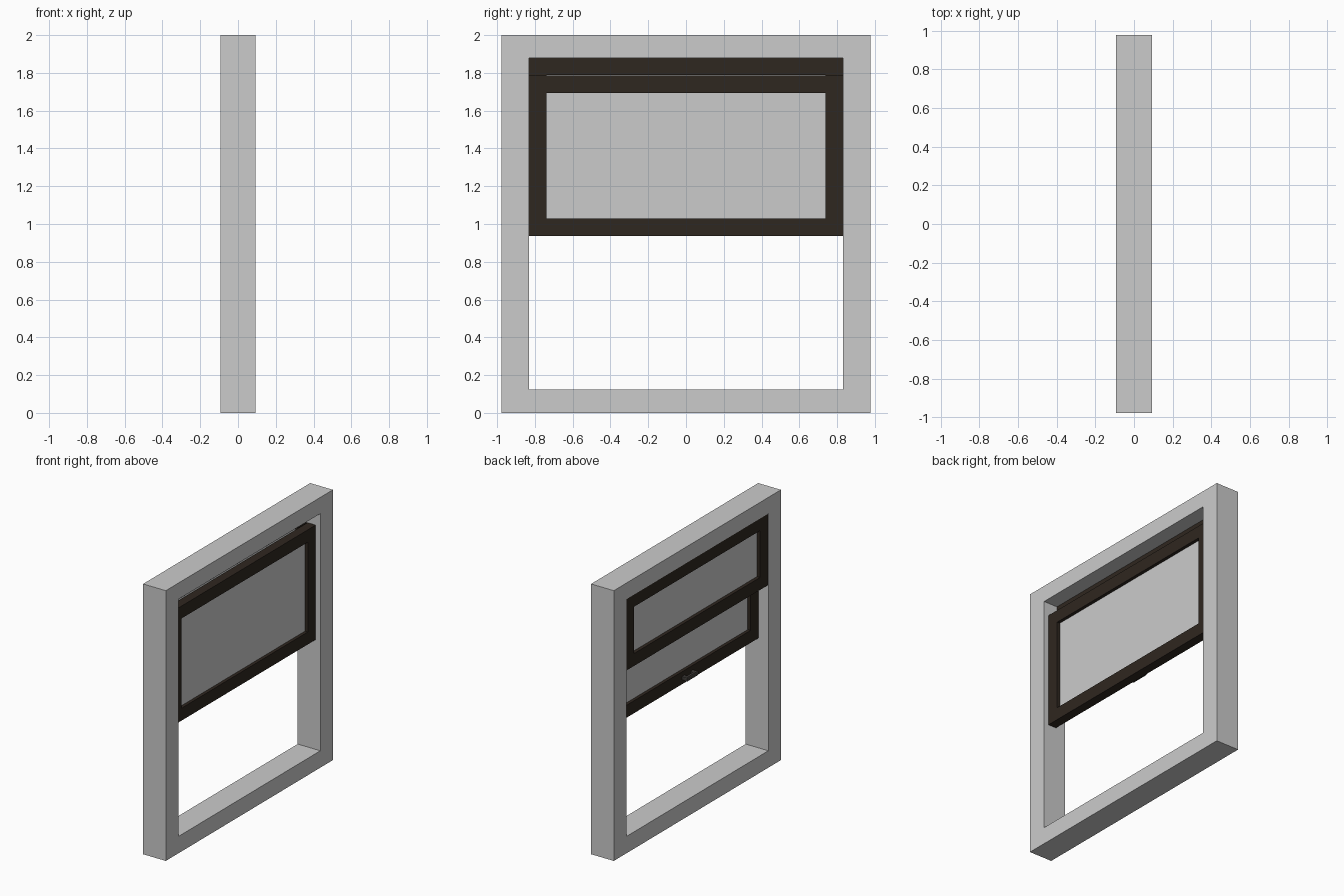
import bpy, bmesh

if "Cube" in bpy.data.objects:
    bpy.data.objects.remove(bpy.data.objects["Cube"])

def material(name, rgb):
    m = bpy.data.materials.new(name)
    m.diffuse_color = (*rgb, 1)
    m.use_nodes = True
    m.node_tree.nodes["Principled BSDF"].inputs["Base Color"].default_value = m.diffuse_color
    return m

dark_wood = material("dark_wood", (0.028, 0.02, 0.014))
dark_metal = material("dark_metal", (0.05, 0.045, 0.04))

def finish(name, bm, mat=None):
    bmesh.ops.recalc_face_normals(bm, faces=bm.faces)
    me = bpy.data.meshes.new(name)
    bm.to_mesh(me)
    bm.free()
    ob = bpy.data.objects.new(name, me)
    bpy.context.collection.objects.link(ob)
    if mat:
        me.materials.append(mat)
    return ob

def box(name, x0, x1, y0, y1, z0, z1, mat=None, bevel=0):
    bm = bmesh.new()
    bmesh.ops.create_cube(bm, size=1)
    for v in bm.verts:
        v.co = (x1 if v.co.x > 0 else x0, y1 if v.co.y > 0 else y0, z1 if v.co.z > 0 else z0)
    ob = finish(name, bm, mat)
    if bevel:
        b = ob.modifiers.new("Bevel", 'BEVEL')
        b.width, b.segments = bevel, 2
    return ob

def ring(name, x0, x1, outer, inner, mat=None):
    """Rectangular ring; outer and inner are (half width, bottom, top)."""
    bm = bmesh.new()
    rows = []
    for x, (w, b, t) in ((x0, outer), (x0, inner), (x1, inner), (x1, outer)):
        rows.append([bm.verts.new((x, y, z)) for y, z in ((-w, b), (w, b), (w, t), (-w, t))])
    for r in range(4):
        p, q = rows[r], rows[(r + 1) % 4]
        for i in range(4):
            j = (i + 1) % 4
            bm.faces.new((p[i], p[j], q[j], q[i]))
    return finish(name, bm, mat)

def sash(name, x0, x1, bottom, top, w=0.83, rail=0.092):
    ring(name + "_frame", x0, x1, (w, bottom, top), (w - rail, bottom + rail, top - rail), dark_wood)
    c = (x0 + x1) / 2
    box(name + "_glass", c - 0.01, c + 0.01, rail - w, w - rail, bottom + rail, top - rail)

# Outer frame
ring("window_frame", -0.093, 0.093, (0.977, 0, 2), (0.83, 0.125, 1.88))

# Fixed upper sash and raised lower sash
sash("upper_sash", -0.09, -0.02, 1.35, 1.88)
sash("lower_sash", -0.012, 0.055, 0.937, 1.785)

# Pull handle on the lower rail
box("handle_grip", -0.056, -0.034, -0.07, 0.07, 0.965, 1.0, dark_metal, 0.008)
for side, y in (("left", -0.05), ("right", 0.05)):
    box("handle_post_" + side, -0.04, -0.01, y - 0.015, y + 0.015, 0.97, 0.995, dark_metal)
